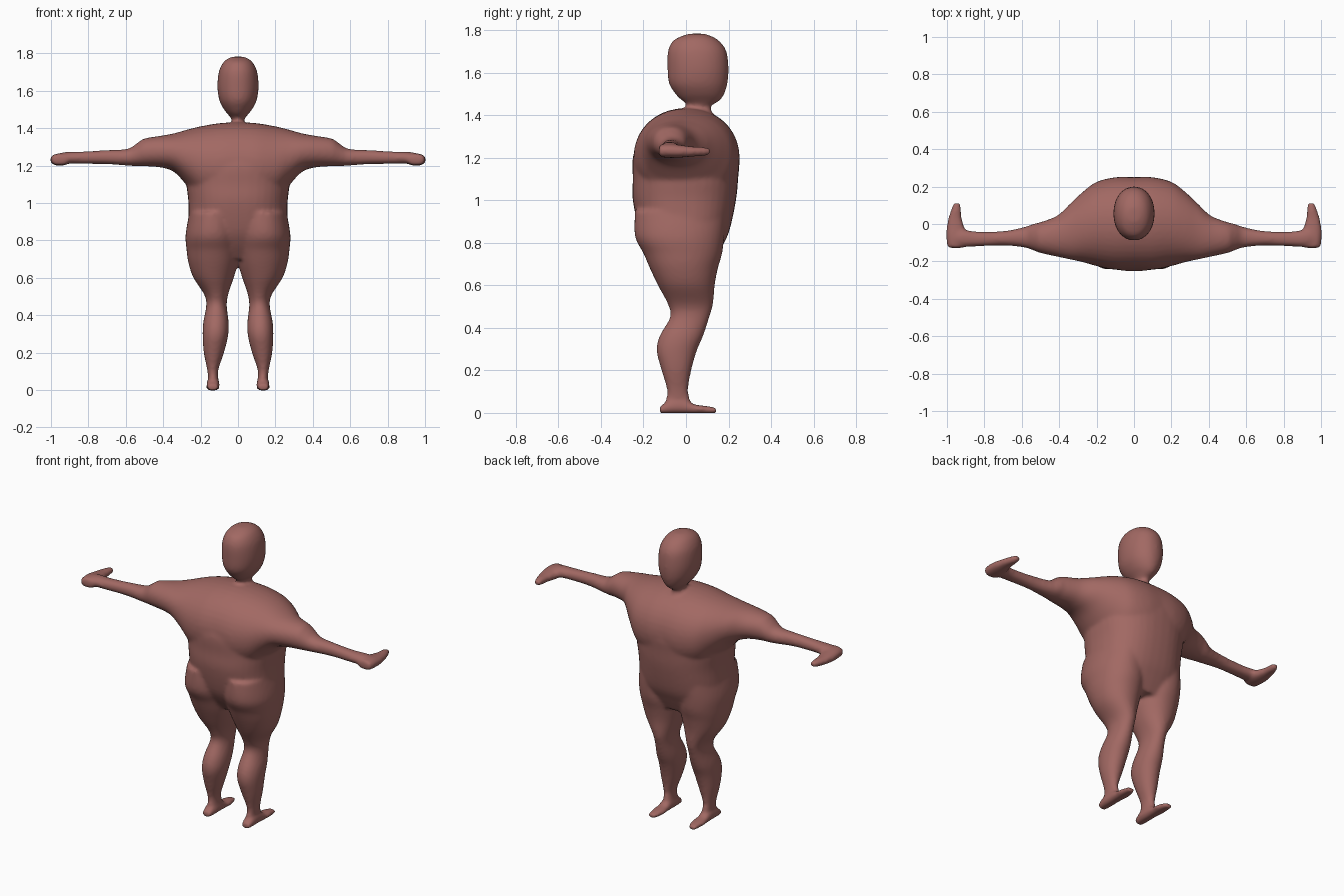
import bpy
import bmesh
from math import cos, sin, tau, copysign

SIDES = 40
STEPS = 5
CM = 0.01

cube = bpy.data.objects.get("Cube")
if cube:
    bpy.data.objects.remove(cube, do_unlink=True)


def catmull(p, q, r, s, t):
    """Smooth blend from q to r."""
    return q + 0.5 * t * (r - p + t * (2 * p - 5 * q + 4 * r - s + t * (3 * (q - r) + s - p)))


def resample(sections):
    """Insert smoothly interpolated sections between the given ones."""
    padded = [sections[0], *sections, sections[-1]]
    result = []
    for p, q, r, s in zip(padded, padded[1:], padded[2:], padded[3:]):
        for step in range(STEPS):
            result.append([catmull(*v, step / STEPS) for v in zip(p, q, r, s)])
    return result + [sections[-1]]


def rounded(value, power):
    return copysign(abs(value) ** (2 / power), value)


def loft(bm, axis, sections, power=2.2, flip=1):
    """Skin oval sections (position, low a, high a, low b, high b), in centimetres."""
    rings = []
    for pos, a0, a1, b0, b1 in resample(sections):
        ring = []
        for i in range(SIDES):
            angle = tau * i / SIDES
            a = (a0 + a1) / 2 + (a1 - a0) / 2 * rounded(cos(angle), power)
            b = (b0 + b1) / 2 + (b1 - b0) / 2 * rounded(sin(angle), power)
            x, y, z = {"x": (pos, a, b), "y": (a, pos, b), "z": (a, b, pos)}[axis]
            ring.append(bm.verts.new((x * CM * flip, y * CM, z * CM)))
        rings.append(ring)
    for low, high in zip(rings, rings[1:]):
        for i in range(SIDES):
            j = (i + 1) % SIDES
            bm.faces.new((low[i], low[j], high[j], high[i]))
    bm.faces.new(rings[0])
    bm.faces.new(rings[-1])


# Upright parts: position is the height, then x range and y range
torso = [
    (70, -18, 18, -12, 13), (78, -25, 25, -18, 17), (86, -26.5, 26.5, -22, 20.5),
    (100, -26.5, 26.5, -25, 23.5), (110, -27.5, 27.5, -25, 24.5),
    (120, -27, 27, -25, 25), (130, -21, 21, -22, 22),
]
neck = [(136, -8, 8, -5, 15), (142, -4, 4, -1, 12), (145, -3, 3, 0, 12), (150, -4, 4, 0, 13)]
head = [
    (144.5, -3, 3, 3, 12), (147, -5, 5, -2, 16), (150, -7.5, 7.5, -5, 18), (155, -10, 10, -8, 19.5),
    (162, -11, 11, -8.7, 20), (170, -10.3, 10.3, -8.5, 19), (175, -8, 8, -6, 15.5),
    (177.5, -5, 5, -1, 11), (178.3, -2, 2, 2, 8),
]
leg = [
    (2, 10, 16.5, -10, 2), (6, 10.5, 16, -9.5, 2), (11, 10.5, 16.5, -9, 1), (20, 7.5, 18.3, -11.5, 2.5),
    (29, 5.3, 18.9, -13.8, 5), (36, 5, 18.6, -12.5, 8), (45, 6, 17, -7.5, 11),
    (51, 5.3, 18, -8.5, 12.7), (60, 2.3, 23.8, -13.2, 13.5), (68, 0, 26.5, -17, 15),
    (75, -1, 27.5, -20, 17), (83, -1, 28, -24, 18), (95, 0, 26, -24, 19),
]

# Sideways parts: position is x, then y range and z range
shoulders = [
    (0, -24.5, 25, 97, 143.3), (10, -24.5, 25, 97, 142.7), (20, -22.5, 22.5, 101, 141),
    (27, -20.5, 17.5, 109, 139.3), (34, -19, 11, 116.5, 137.3), (41, -17.5, 4.5, 119, 136),
    (50, -15.5, 1, 119.7, 134.5), (54, -14, 0, 119.8, 132), (59, -12.5, -1.7, 120, 129),
    (70, -11.5, -3.8, 120.8, 128.3), (84, -12, -4, 121, 127.5), (92, -12.3, -3, 121, 127.3),
    (98, -12, -4, 121, 126),
]

# Forward parts: position is y, then x range and z range
hand = [
    (-12.8, 91, 99.8, 120.3, 126), (-8, 90, 100.3, 120, 126.5), (-3, 90.5, 100.3, 120, 126),
    (3, 92, 99.3, 120.5, 125.2), (8, 92.5, 97.7, 120.8, 125), (11.2, 93, 96.5, 121.2, 124.5),
]
foot = [
    (-12.3, 11, 16, -0.2, 3), (-8, 10, 16.8, -0.2, 5.5), (-1, 10, 16.8, -0.2, 6),
    (4, 10, 17, -0.2, 4), (9, 10, 17, -0.2, 3.3), (14.2, 11.5, 16, -0.2, 2.5),
]

bm = bmesh.new()
loft(bm, "z", torso, 2.4)
loft(bm, "z", neck)
loft(bm, "z", head, 2.1)
for side in (-1, 1):
    loft(bm, "z", leg, 2.1, side)
    loft(bm, "x", shoulders, 2.1, side)
    loft(bm, "y", hand, 2.3, side)
    loft(bm, "y", foot, 2.6, side)
bmesh.ops.recalc_face_normals(bm, faces=bm.faces)

mesh = bpy.data.meshes.new("body")
bm.to_mesh(mesh)
bm.free()
body = bpy.data.objects.new("body", mesh)
bpy.context.collection.objects.link(body)

# One muted red-brown skin
skin = bpy.data.materials.new("muted red brown")
skin.use_nodes = True
color = (0.36, 0.14, 0.125, 1)
skin.diffuse_color = color
skin.node_tree.nodes["Principled BSDF"].inputs["Base Color"].default_value = color
mesh.materials.append(skin)

# Fuse the parts into one continuous skin and soften the joins
fuse = body.modifiers.new("fuse", "REMESH")
fuse.mode = "VOXEL"
fuse.voxel_size = CM
fuse.use_smooth_shade = True
soften = body.modifiers.new("soften", "SMOOTH")
soften.factor = 0.5
soften.iterations = 8
